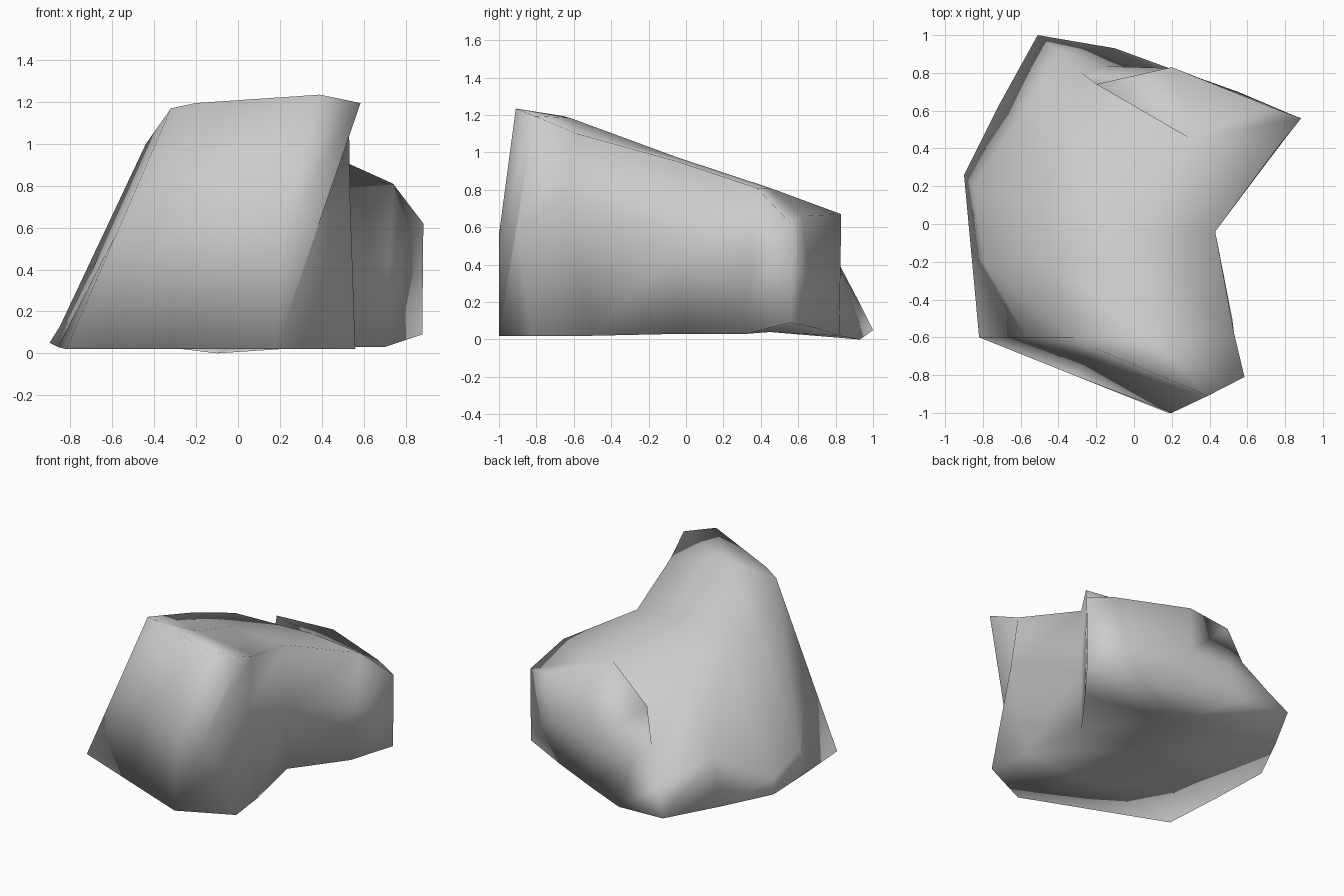
import bpy
import bmesh
import math
from mathutils import Vector

default_cube = bpy.data.objects.get("Cube")
if default_cube:
    bpy.data.objects.remove(default_cube, do_unlink=True)


def flat_material(name, colour):
    material = bpy.data.materials.new(name)
    material.use_nodes = True
    material.diffuse_color = colour
    material.node_tree.nodes["Principled BSDF"].inputs["Base Color"].default_value = colour
    return material


# Ground outline of the boulder, counter-clockwise from the front corner at -x
foot_path = [
    (-.82, -.6, .02), (-.32, -.8, .02), (.18, -1, .02), (.56, -.82, .02), (.52, -.5, .02),
    (.43, -.04, .03), (.7, .32, .03), (.88, .56, .09), (.55, .7, .06), (.2, .82, .02),
    (-.1, .93, 0), (-.51, 1, .05), (-.72, .62, .05), (-.9, .26, .05), (-.86, -.17, .03),
]

# Upper rim, one point above each ground point
crest_path = [
    (-.32, -.6, 1.17), (-.2, -.66, 1.195), (.39, -.91, 1.235), (.585, -.81, 1.195), (.53, -.58, 1.1),
    (.43, -.04, .95), (.74, .38, .81), (.885, .56, .62), (.72, .62, .66), (.2, .83, .67),
    (-.2, .74, .7), (-.28, .8, .44), (-.32, .42, .81), (-.42, .1, .91), (-.44, -.2, 1),
]

# Spines that close the sloping top and the underside
top_spine = [(.1, -.62, 1.185), (0, -.05, .975), (.3, .45, .81)]
base_spine = [(0, -.55, .03), (-.1, 0, .04), (0, .45, .04)]


def spine_index(column):
    """Nearest spine point for a column of the wall."""
    if column <= 4:
        return 0
    return 2 if 6 <= column <= 12 else 1


def add_ring(bm, points):
    return [bm.verts.new(point) for point in points]


def bridge(bm, lower, upper):
    """Join two vertex loops with triangles, skipping those that collapse."""
    count = len(lower)
    for i in range(count):
        j = (i + 1) % count
        for corners in ((lower[i], lower[j], upper[j]), (lower[i], upper[j], upper[i])):
            if len(set(corners)) == 3:
                bm.faces.new(corners)


def close_with_spine(bm, ring, spine):
    spine_verts = add_ring(bm, spine)
    bridge(bm, ring, [spine_verts[spine_index(i)] for i in range(len(ring))])


# Waist of the wall: halfway up, except for the places listed below
waist_path = [(Vector(a) + Vector(b)) / 2 for a, b in zip(foot_path, crest_path)]
# Bulging front and undercut corner
waist_path[2] = Vector((.2, -1, .56))
waist_path[3] = (Vector(foot_path[2]) + Vector(crest_path[3])) / 2
waist_path[4] = Vector((.535, -.65, .75))
# Low shoulder round the back and the -x side
waist_path[11] = Vector((-.4, .92, .21))
waist_path[12] = Vector((-.61, .55, .36))
waist_path[13] = Vector((-.85, .19, .13))
waist_path[14] = Vector((-.79, -.21, .17))

bm = bmesh.new()
foot = add_ring(bm, foot_path)
waist = add_ring(bm, waist_path)
crest = add_ring(bm, crest_path)
bridge(bm, foot, waist)
bridge(bm, waist, crest)
close_with_spine(bm, crest, top_spine)
close_with_spine(bm, foot, base_spine)
bmesh.ops.recalc_face_normals(bm, faces=bm.faces)

# Hard diagonal crease beside the undercut corner
for start, end in ((foot[2], waist[3]), (waist[3], crest[3])):
    bm.edges.get((start, end)).smooth = False

mesh = bpy.data.meshes.new("boulder")
bm.to_mesh(mesh)
bm.free()
mesh.materials.append(flat_material("stone grey", (.6, .6, .6, 1)))

boulder = bpy.data.objects.new("boulder", mesh)
bpy.context.collection.objects.link(boulder)

# Soft, weathered shading that keeps the crease
bpy.ops.object.select_all(action="DESELECT")
boulder.select_set(True)
bpy.context.view_layer.objects.active = boulder
bpy.ops.object.shade_smooth_by_angle(angle=math.radians(135), keep_sharp_edges=True)
